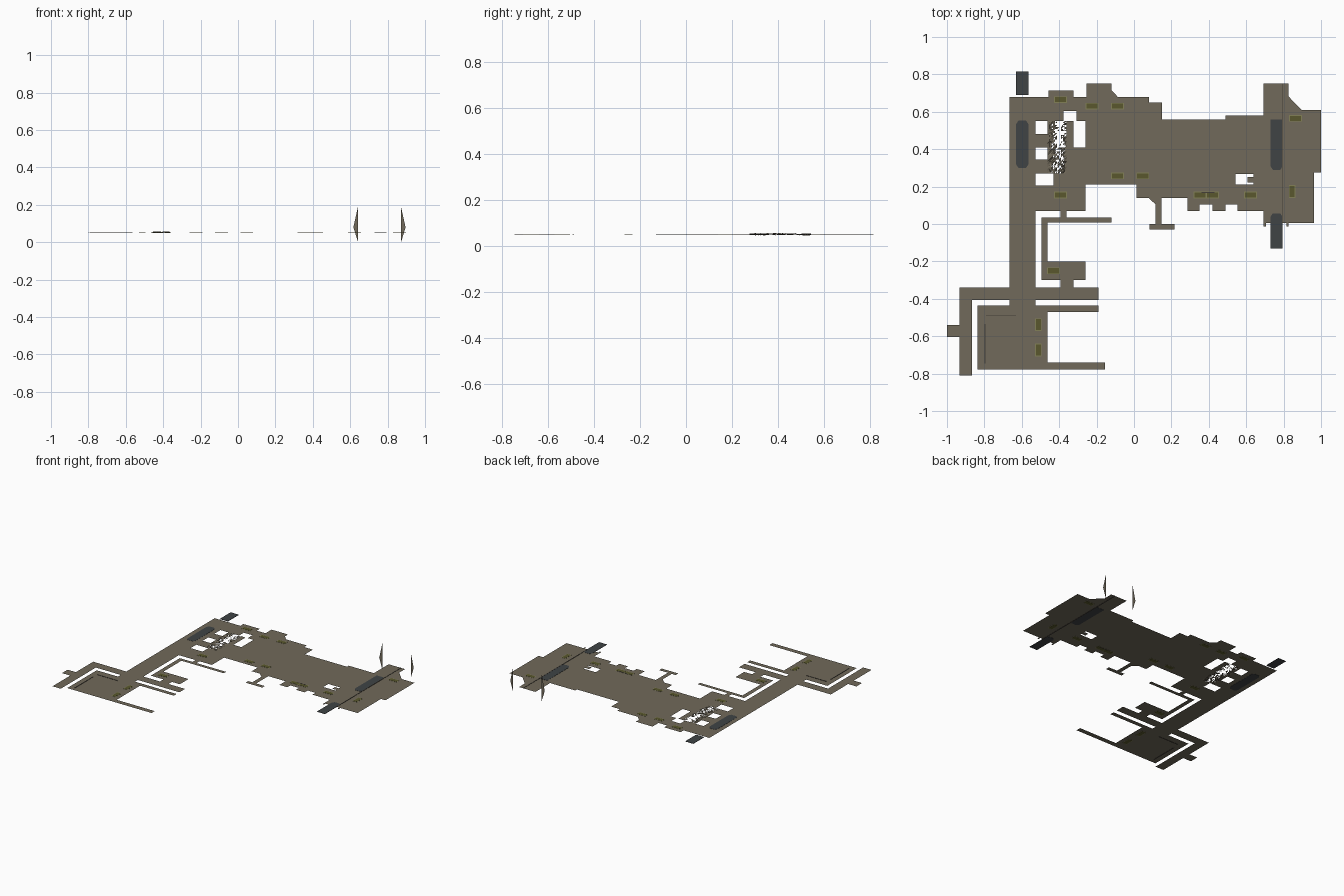
import bpy, bmesh, random

if "Cube" in bpy.data.objects:
    bpy.data.objects.remove(bpy.data.objects["Cube"])

random.seed(4)
Z = 0.053  # deck level


def mat(name, rgb):
    m = bpy.data.materials.new(name)
    m.diffuse_color = (*rgb, 1)
    m.use_nodes = True
    m.node_tree.nodes["Principled BSDF"].inputs["Base Color"].default_value = m.diffuse_color
    return m


STONE = mat("grey_brown_floor", (0.165, 0.143, 0.103))
SLATE = mat("dark_slate", (0.050, 0.057, 0.060))
OLIVE = mat("olive_panel", (0.100, 0.096, 0.026))
PALE = mat("pale_olive_frame", (0.225, 0.215, 0.095))
SEAM = mat("dark_seam", (0.055, 0.048, 0.038))


def finish(bm, name, material):
    me = bpy.data.meshes.new(name)
    bm.to_mesh(me)
    bm.free()
    me.materials.append(material)
    ob = bpy.data.objects.new(name, me)
    bpy.context.collection.objects.link(ob)
    return ob


def plate(name, pts, material, half):
    """Thin plate straddling the deck so it shows from above and below."""
    bm = bmesh.new()
    lo = [bm.verts.new((x, y, Z - half)) for x, y in pts]
    hi = [bm.verts.new((x, y, Z + half)) for x, y in pts]
    bm.faces.new(hi)
    bm.faces.new(lo[::-1])
    n = len(pts)
    for i in range(n):
        j = (i + 1) % n
        bm.faces.new((lo[i], lo[j], hi[j], hi[i]))
    return finish(bm, name, material)


def box_pts(x0, x1, y0, y1):
    return [(x0, y0), (x1, y0), (x1, y1), (x0, y1)]


# Floor plan as overlapping rectangles: x0, x1, y0, y1
main_hall = [
    (-0.665, -0.527, -0.44, 0.68), (-0.527, -0.26, 0.07, 0.68),
    (-0.457, -0.324, 0.68, 0.715), (-0.254, -0.12, 0.68, 0.75),
    (-0.26, 0.08, 0.21, 0.68), (0.08, 0.15, 0.21, 0.65),
    (0.013, 0.693, 0.14, 0.56), (0.49, 0.693, 0.14, 0.58),
    (0.286, 0.35, 0.07, 0.14), (0.35, 0.42, 0.105, 0.14),
    (0.42, 0.49, 0.07, 0.14), (0.49, 0.553, 0.105, 0.14),
    (0.553, 0.693, 0.07, 0.14), (0.693, 0.826, 0.005, 0.75),
    (0.826, 0.963, 0.005, 0.61), (0.963, 1.0, 0.275, 0.61),
    (0.693, 0.705, -0.013, 0.005), (0.815, 0.826, -0.013, 0.005),
    (0.115, 0.147, 0.0, 0.14), (0.083, 0.217, -0.03, 0.0),
]
side_rooms = [
    (-0.393, -0.36, 0.035, 0.07), (-0.495, -0.12, 0.008, 0.035),
    (-0.495, -0.463, -0.30, 0.035), (-0.495, -0.26, -0.30, -0.20),
    (-0.393, -0.324, -0.34, -0.30), (-0.933, -0.19, -0.405, -0.34),
    (-0.933, -0.866, -0.81, -0.34), (-1.0, -0.933, -0.605, -0.54),
    (-0.837, -0.463, -0.777, -0.437), (-0.837, -0.19, -0.47, -0.437),
    (-0.837, -0.155, -0.777, -0.74),
]
BROKEN = (-0.463, -0.36, 0.27, 0.55)
holes = [
    BROKEN, (-0.527, -0.463, 0.48, 0.55), (-0.527, -0.463, 0.345, 0.41),
    (-0.527, -0.43, 0.205, 0.27), (-0.324, -0.26, 0.41, 0.55),
    (-0.377, -0.307, 0.55, 0.605), (0.543, 0.607, 0.21, 0.268),
    (0.607, 0.64, 0.252, 0.268), (0.607, 0.64, 0.21, 0.222),
]


def inside(x, y, rects):
    return any(a < x < b and c < y < d for a, b, c, d in rects)


rects = main_hall + side_rooms
xs = sorted({v for r in rects + holes for v in r[:2]})
ys = sorted({v for r in rects + holes for v in r[2:]})
bm = bmesh.new()
grid = {}


def corner(i, j):
    if (i, j) not in grid:
        grid[i, j] = bm.verts.new((xs[i], ys[j], Z))
    return grid[i, j]


for i in range(len(xs) - 1):
    for j in range(len(ys) - 1):
        cx, cy = (xs[i] + xs[i + 1]) / 2, (ys[j] + ys[j + 1]) / 2
        if inside(cx, cy, rects) and not inside(cx, cy, holes):
            bm.faces.new([corner(i, j), corner(i + 1, j),
                          corner(i + 1, j + 1), corner(i, j + 1)])
# Chamfered corners
for tri in ([(-0.12, 0.68), (-0.087, 0.68), (-0.12, 0.715)],
            [(0.826, 0.61), (0.896, 0.61), (0.826, 0.682)],
            [(0.115, 0.14), (0.078, 0.14), (0.115, 0.105)]):
    bm.faces.new([bm.verts.new((x, y, Z)) for x, y in tri])
finish(bm, "floor", STONE)

# Broken patch: fragments that thin out towards its middle
bm = bmesh.new()
x0, x1, y0, y1 = BROKEN
NX, NY = 10, 26
dx, dy = (x1 - x0) / NX, (y1 - y0) / NY
pts = {(i, j): bm.verts.new((x0 + i * dx, y0 + j * dy,
       Z + (random.uniform(-.005, .005) if 0 < i < NX and 0 < j < NY else 0)))
       for i in range(NX + 1) for j in range(NY + 1)}
for i in range(NX):
    for j in range(NY):
        centre = 1 - abs((i + 0.5) / NX - 0.6) * 2.2
        gone = centre * (1.1 if j > 12 else 0.45)
        a, b, c, d = pts[i, j], pts[i + 1, j], pts[i + 1, j + 1], pts[i, j + 1]
        for tri in ((a, b, c), (a, c, d)):
            if random.random() > gone:
                bm.faces.new(tri)
bmesh.ops.delete(bm, geom=[v for v in bm.verts if not v.link_faces], context='VERTS')
finish(bm, "broken_floor_fragments", STONE)


# Dark slabs, with optional cut corners at the low / high end
def slab(name, x0, x1, y0, y1, cut_low, cut_high):
    c, e = 0.012, 0.018
    p = [(x0 + c, y0), (x1 - c, y0), (x1, y0 + e)] if cut_low else [(x0, y0), (x1, y0)]
    p += [(x1, y1 - e), (x1 - c, y1), (x0 + c, y1), (x0, y1 - e)] if cut_high else [(x1, y1), (x0, y1)]
    if cut_low:
        p.append((x0, y0 + e))
    plate(name, p, SLATE, 0.0012)


slab("west_slab_outer", -0.63, -0.565, 0.69, 0.815, False, False)
slab("west_slab_inner", -0.63, -0.565, 0.30, 0.553, True, True)
slab("east_slab_inner", 0.73, 0.794, 0.29, 0.56, True, False)
slab("east_slab_outer", 0.73, 0.794, -0.13, 0.057, False, True)

# Framed floor panels
flat = [(-0.393, 0.665), (-0.225, 0.63), (-0.088, 0.63), (-0.393, 0.155),
        (-0.088, 0.257), (0.047, 0.257), (0.353, 0.155), (0.42, 0.155),
        (0.623, 0.155), (0.863, 0.565), (-0.43, -0.25)]
upright = [(0.845, 0.174), (-0.511, -0.538), (-0.511, -0.674)]
for spots, w, h in ((flat, 0.034, 0.0175), (upright, 0.0175, 0.034)):
    for x, y in spots:
        plate("panel_frame", box_pts(x - w, x + w, y - h, y + h), PALE, 0.0008)
        w2, h2 = w - 0.004, h - 0.004
        plate("panel", box_pts(x - w2, x + w2, y - h2, y + h2), OLIVE, 0.0014)

# Dark seams in the floor
for s in ((0.790, 0.795, 0.005, 0.75), (-0.79, -0.63, -0.493, -0.488),
          (-0.80, -0.795, -0.745, -0.535), (0.36, 0.43, 0.165, 0.171)):
    plate("floor_seam", box_pts(*s), SEAM, 0.0018)

# Two upright triangular fins beside the north doorway
for name, xin, xout, top in (("left_fin", 0.642, 0.617, 0.193),
                             ("right_fin", 0.872, 0.896, 0.188)):
    bm = bmesh.new()
    bm.faces.new([bm.verts.new((x, 0.75, z)) for x, z in
                  ((xin, 0.0), (xin, top), (xout, 0.08))])
    finish(bm, name, STONE)
